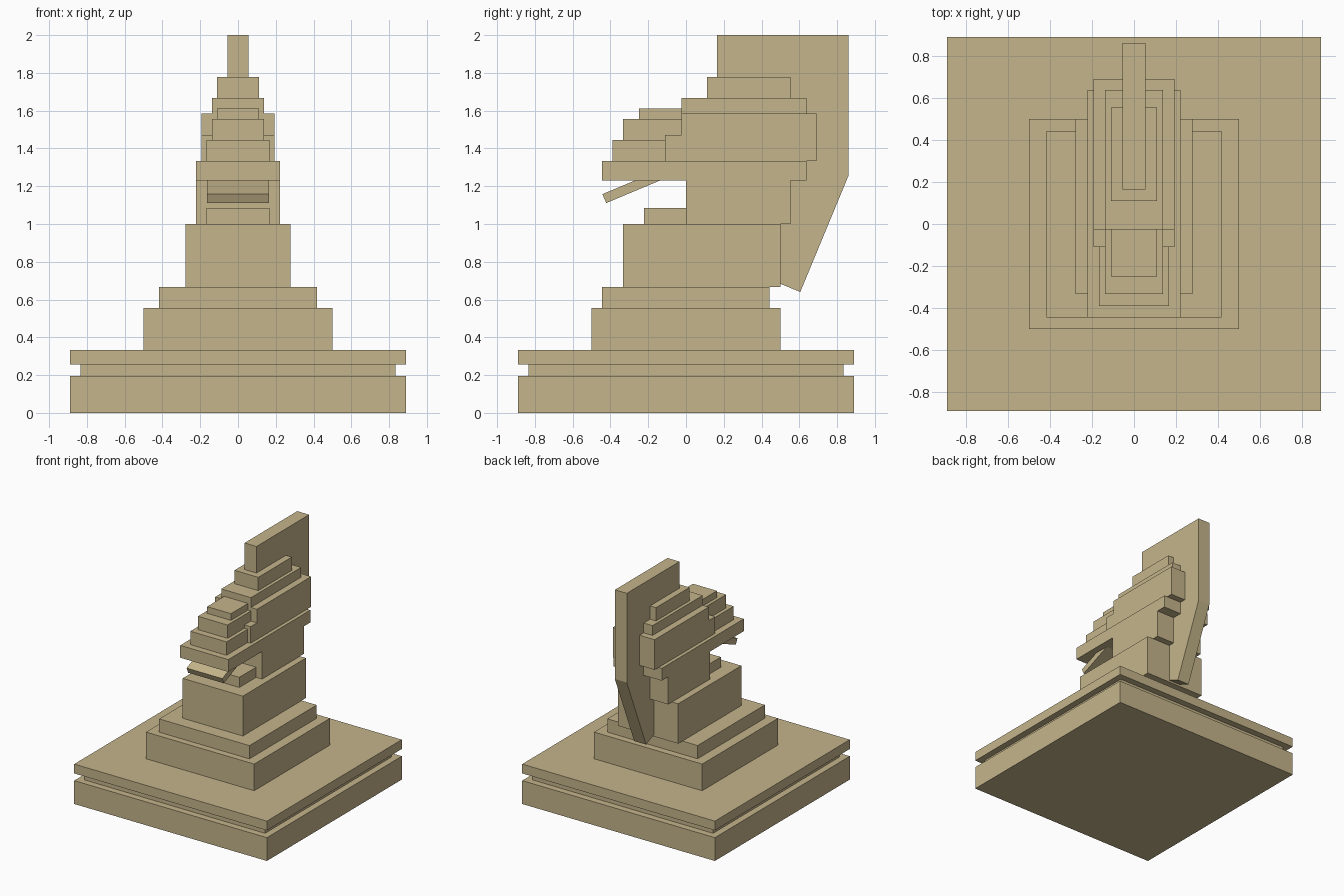
import bpy
import bmesh

if "Cube" in bpy.data.objects:
    bpy.data.objects.remove(bpy.data.objects["Cube"])

stone = bpy.data.materials.new("sandstone")
stone.diffuse_color = (0.558, 0.462, 0.258, 1.0)
stone.use_nodes = True
stone.node_tree.nodes["Principled BSDF"].inputs["Base Color"].default_value = stone.diffuse_color


def slab(name, half_width, profile):
    """Extrude a (y, z) side profile symmetrically across x."""
    bm = bmesh.new()
    left = [bm.verts.new((-half_width, y, z)) for y, z in profile]
    right = [bm.verts.new((half_width, y, z)) for y, z in profile]
    bm.faces.new(left)
    bm.faces.new(right[::-1])
    n = len(profile)
    for i in range(n):
        j = (i + 1) % n
        bm.faces.new((left[i], right[i], right[j], left[j]))
    bmesh.ops.recalc_face_normals(bm, faces=bm.faces)
    mesh = bpy.data.meshes.new(name)
    bm.to_mesh(mesh)
    bm.free()
    mesh.materials.append(stone)
    obj = bpy.data.objects.new(name, mesh)
    bpy.context.collection.objects.link(obj)
    return obj


def block(name, half_width, y0, y1, z0, z1):
    return slab(name, half_width, [(y0, z0), (y1, z0), (y1, z1), (y0, z1)])


# Plinth with recessed groove, then stepped pedestal
block("plinth_base", 0.89, -0.89, 0.89, 0.0, 0.195)
block("plinth_groove", 0.835, -0.835, 0.835, 0.195, 0.255)
block("plinth_top", 0.89, -0.89, 0.89, 0.255, 0.333)
block("lower_step", 0.50, -0.50, 0.50, 0.333, 0.556)
block("upper_step", 0.417, -0.445, 0.443, 0.556, 0.667)
block("neck", 0.278, -0.333, 0.50, 0.667, 1.0)

# Head: jaw, lip and skull tiers
block("back_of_jaw", 0.222, 0.0, 0.553, 1.0, 1.23)
block("lower_jaw", 0.167, -0.222, 0.0, 1.0, 1.085)
block("upper_lip", 0.222, -0.445, 0.637, 1.23, 1.333)
slab("skull", 0.193, [(-0.11, 1.333), (0.69, 1.333), (0.69, 1.585),
                      (-0.025, 1.585), (-0.025, 1.472), (-0.11, 1.472)])
block("crown", 0.137, -0.025, 0.637, 1.585, 1.667)
block("crest_base", 0.11, 0.11, 0.553, 1.667, 1.778)

# Stepped snout
block("snout_lower", 0.167, -0.39, -0.025, 1.333, 1.445)
block("snout_middle", 0.137, -0.333, -0.02, 1.445, 1.556)
block("snout_upper", 0.11, -0.25, -0.02, 1.556, 1.612)

# Tilted tongue plate
slab("tongue", 0.165, [(-0.422, 1.111), (-0.10, 1.246),
                       (-0.12, 1.293), (-0.443, 1.158)])

# Tall crest fin sweeping down the back of the neck
slab("crest_fin", 0.055, [(0.165, 2.0), (0.86, 2.0), (0.86, 1.255),
                          (0.605, 0.64), (0.30, 0.766), (0.165, 1.25)])
